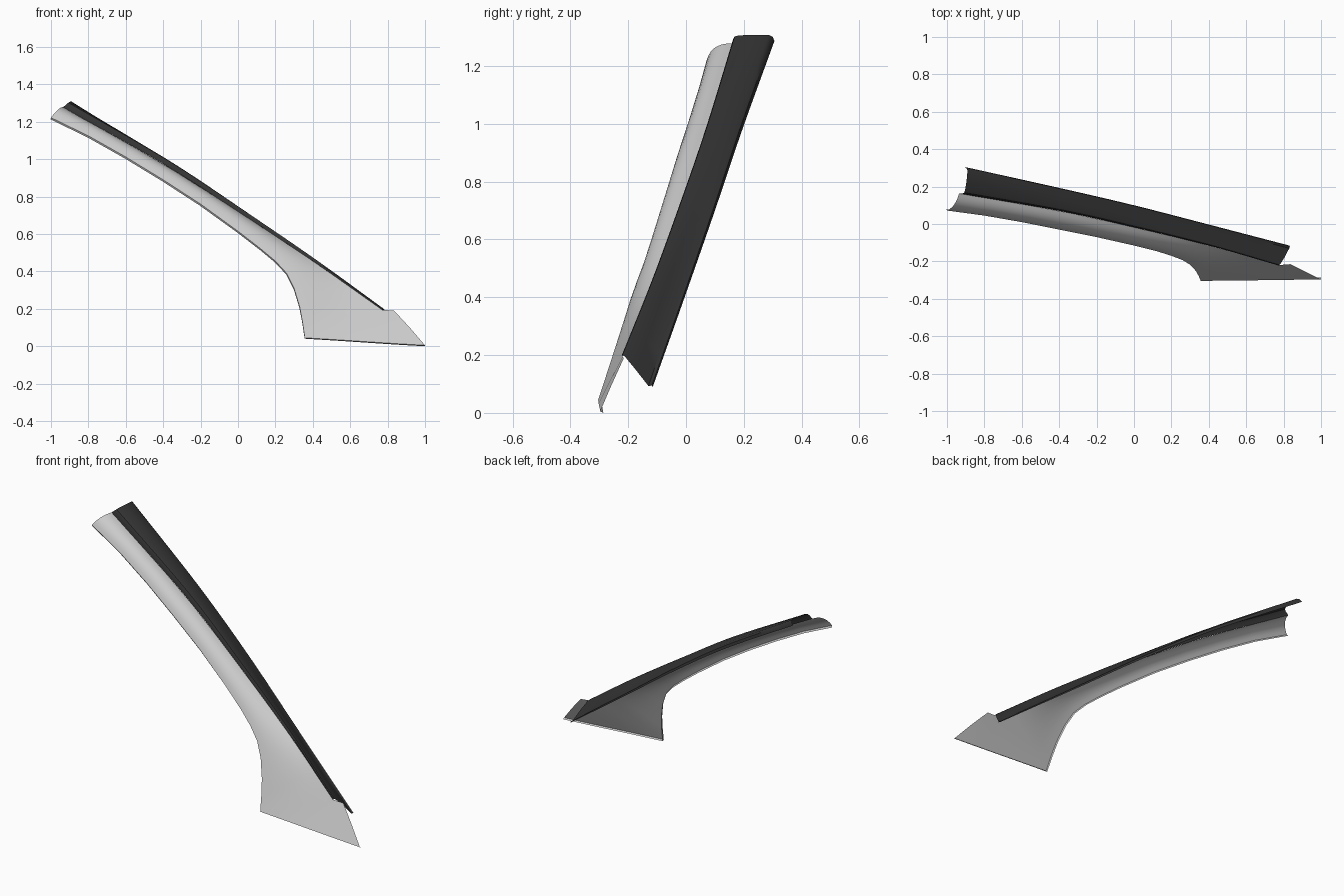
import bpy, math
from mathutils import Vector as V

if "Cube" in bpy.data.objects:
    bpy.data.objects.remove(bpy.data.objects["Cube"])


def spline(pts, n):
    """Sample a Catmull-Rom curve through pts."""
    p = [V(q) for q in pts]
    p = [p[0] * 2 - p[1]] + p + [p[-1] * 2 - p[-2]]
    out = []
    for i in range(n + 1):
        f = i / n * (len(pts) - 1)
        k = min(int(f), len(pts) - 2)
        t = f - k
        a, b, c, d = p[k:k + 4]
        out.append(0.5 * (2 * b + (c - a) * t + (2 * a - 5 * b + 4 * c - d) * t ** 2
                          + (3 * b - a - 3 * c + d) * t ** 3))
    return out


def at_x(line, x):
    """Point on a sampled curve at a given x."""
    for a, b in zip(line, line[1:]):
        if x <= b.x:
            return a.lerp(b, (x - a.x) / (b.x - a.x))
    return line[-1].copy()


def loft(name, rows, angle):
    m = len(rows[0])
    verts = [v for r in rows for v in r]
    faces = [(i * m + j, (i + 1) * m + j, (i + 1) * m + j + 1, i * m + j + 1)
             for i in range(len(rows) - 1) for j in range(m - 1)]
    me = bpy.data.meshes.new(name)
    me.from_pydata(verts, [], faces)
    ob = bpy.data.objects.new(name, me)
    bpy.context.collection.objects.link(ob)
    bpy.ops.object.select_all(action='DESELECT')
    ob.select_set(True)
    bpy.context.view_layer.objects.active = ob
    bpy.ops.object.shade_smooth_by_angle(angle=math.radians(angle))
    return ob


# Shared seam between panel and strip, and the rear edge of the strip
N = 24
ridge = spline([(-.935, .163, 1.278), (-.4, .07, .975), (0, -.018, .72),
                (.4, -.115, .455), (.77, -.22, .195)], N)
back = spline([(-.91, .306, 1.287), (-.4, .193, .975), (0, .1, .70),
               (.4, -.003, .405), (.83, -.115, .09)], N)

# Grey panel: lower edge point, then seam x or an explicit upper point
stations = [
    ((-1, .072, 1.222), -.935), ((-.8, .045, 1.125), -.735), ((-.6, .01, 1.012), -.535),
    ((-.4, -.03, .89), -.335), ((-.2, -.07, .76), -.13), ((0, -.115, .615), .08),
    ((.12, -.145, .522), .22), ((.2, -.17, .455), .32), ((.26, -.193, .39), .41),
    ((.3, -.218, .31), .49), ((.33, -.25, .21), .56), ((.345, -.276, .13), .62),
    ((.357, -.304, .045), .68), ((.57, -.302, .032), .77),
    ((.72, -.3, .022), (.835, -.215, .19)), ((.86, -.298, .013), (.918, -.256, .1)),
    ((1, -.297, .005), (.992, -.293, .014))]
low = [V(s[0]) for s in stations]
rows = []
for i, (_, top) in enumerate(stations):
    a = low[i]
    b = V(top) if isinstance(top, tuple) else at_x(ridge, top)
    t = low[min(i + 1, len(low) - 1)] - low[max(i - 1, 0)]
    n = t.cross(b - a).normalized()
    bulge = .022 * max(0, min(1, (13 - i) / 9))
    row = [a - n * .012]  # folded-in lip
    for k in range(8):
        u = k / 7
        row.append(a.lerp(b, u) + n * bulge * 4 * u * (1 - u))
    rows.append(row)
loft("pillar_panel", rows, 40)

# Dark raised strip: step up from the seam, flat top, turned-down rear lip
rows = []
for i in range(N + 1):
    f = i / N
    r, b = ridge[i], back[i]
    s1 = r + V((.028, .005, .024)).lerp(V((.008, .001, .006)), f)
    s2 = b + V((.02, -.02, .021)).lerp(V((.0, -.015, .003)), f)
    rows.append([r, r.lerp(s1, .6) - V((0, .003, 0)), s1, s1.lerp(s2, .12) + V((.002, 0, .003)),
                 s1.lerp(s2, .5) + V((.003, 0, .003)), s2, s2.lerp(b, .5) + V((.003, .004, .003)), b])
strip = loft("window_strip", rows, 40)
mat = bpy.data.materials.new("dark_trim")
mat.diffuse_color = (.035, .035, .035, 1)
mat.use_nodes = True
mat.node_tree.nodes["Principled BSDF"].inputs["Base Color"].default_value = mat.diffuse_color
strip.data.materials.append(mat)
